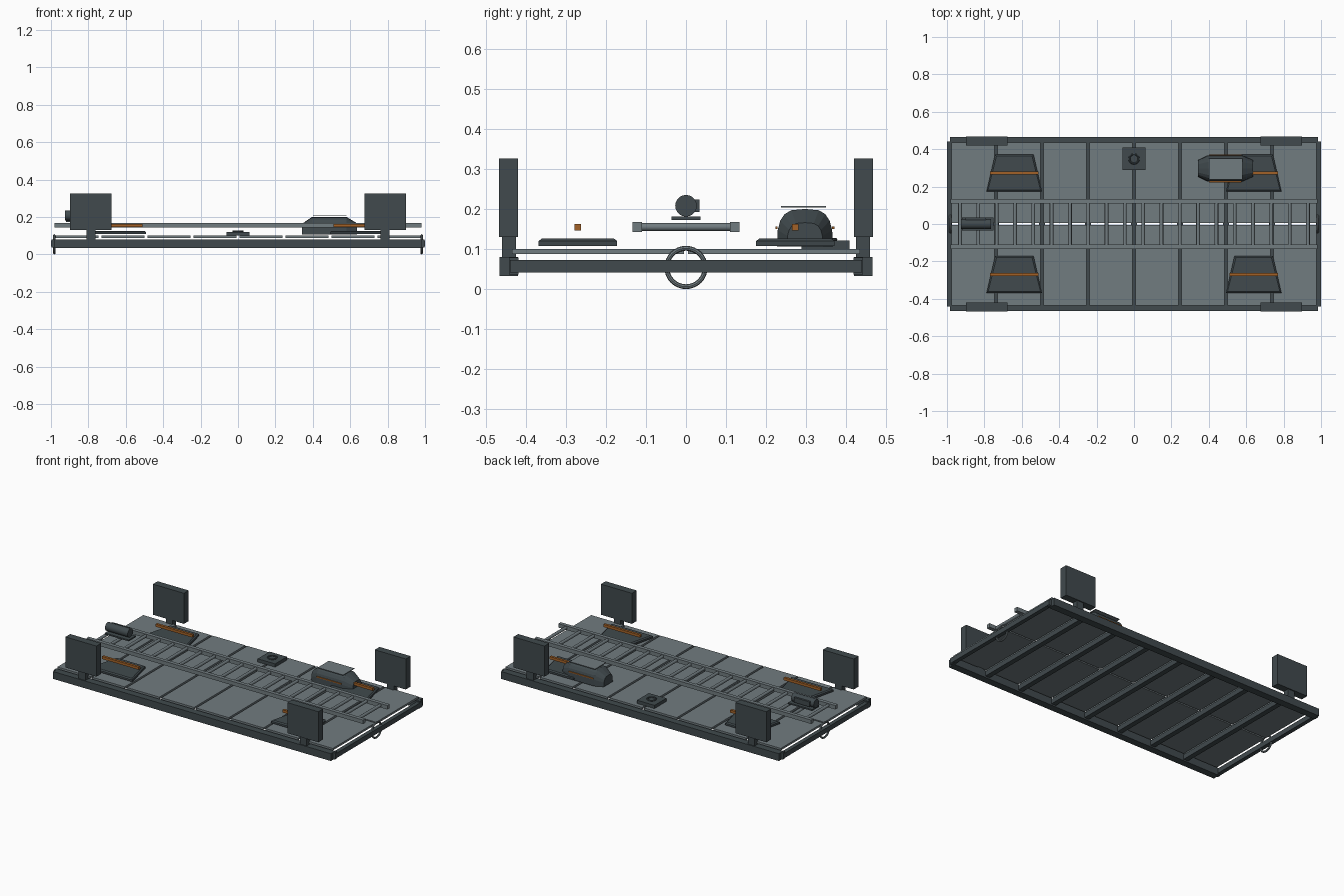
import bpy, bmesh, math
from mathutils import Vector

if "Cube" in bpy.data.objects:
    bpy.data.objects.remove(bpy.data.objects["Cube"])


def material(name, rgb):
    m = bpy.data.materials.new(name)
    m.diffuse_color = (*rgb, 1)
    m.use_nodes = True
    m.node_tree.nodes["Principled BSDF"].inputs["Base Color"].default_value = m.diffuse_color
    return m


DARK = material("dark slate", (0.052, 0.068, 0.075))
GREY = material("mid grey", (0.165, 0.2, 0.215))
ORANGE = material("burnt orange", (0.36, 0.12, 0.02))


def finish(bm, name, mat, smooth=False):
    bmesh.ops.recalc_face_normals(bm, faces=bm.faces)
    me = bpy.data.meshes.new(name)
    bm.to_mesh(me)
    bm.free()
    me.materials.append(mat)
    ob = bpy.data.objects.new(name, me)
    bpy.context.collection.objects.link(ob)
    if smooth:
        bpy.context.view_layer.objects.active = ob
        bpy.ops.object.select_all(action='DESELECT')
        ob.select_set(True)
        bpy.ops.object.shade_smooth_by_angle(angle=math.radians(40))
    return ob


def box(name, x, y, z, mat):
    """Box from (min, max) ranges on each axis."""
    bm = bmesh.new()
    bmesh.ops.create_cube(bm, size=1)
    for v in bm.verts:
        v.co = [r[0] + (c + 0.5) * (r[1] - r[0]) for c, r in zip(v.co, (x, y, z))]
    return finish(bm, name, mat)


def loft(name, rings, mat, smooth=False):
    """Skin closed rings of equal point count and cap both ends."""
    bm = bmesh.new()
    vs = [[bm.verts.new(p) for p in r] for r in rings]
    n = len(vs[0])
    for a, b in zip(vs, vs[1:]):
        for i in range(n):
            j = (i + 1) % n
            bm.faces.new((a[i], a[j], b[j], b[i]))
    bm.faces.new(vs[0])
    bm.faces.new(vs[-1])
    return finish(bm, name, mat, smooth)


def rod(name, a, b, r, mat, n=16):
    """Cylinder between two points."""
    a, b = Vector(a), Vector(b)
    q = (b - a).to_track_quat('Z', 'Y')
    circle = [q @ Vector((r * math.cos(t), r * math.sin(t), 0))
              for t in (2 * math.pi * i / n for i in range(n))]
    return loft(name, [[p + c for c in circle] for p in (a, b)], mat, True)


def ring(name, loc, R, r, mat, rot=(0, 0, 0)):
    bpy.ops.mesh.primitive_torus_add(location=loc, rotation=rot, major_radius=R, minor_radius=r,
                                     major_segments=32, minor_segments=8)
    ob = bpy.context.object
    ob.name = name
    ob.data.materials.append(mat)
    bpy.ops.object.shade_smooth_by_angle(angle=math.radians(40))


def span(c, h):
    return (c - h, c + h)


# Perimeter frame, corner blocks and tow rings
for s in (-1, 1):
    box("side_rail", (-0.985, 0.985), span(s * 0.443, 0.023), (0.033, 0.08), DARK)
    box("end_rail", span(s * 0.987, 0.013), (-0.44, 0.44), (0.042, 0.073), DARK)
    for t in (-1, 1):
        box("corner_block", span(s * 0.984, 0.012), span(t * 0.43, 0.012), (0.036, 0.079), DARK)
    ring("tow_ring", (s * 0.982, 0, 0.054), 0.048, 0.006, GREY, (0, math.pi / 2, 0))

# Cross beams under the seams
for i in range(-3, 4):
    box("cross_beam", span(i * 0.246, 0.016), (-0.425, 0.425), (0.042, 0.073), DARK)

# Deck panels, two rows of eight
for i in range(8):
    for s in (-1, 1):
        box("deck_panel", span((i - 3.5) * 0.246, 0.116), span(s * 0.22, 0.215), (0.087, 0.1), GREY)

# Ladder lying along the centre
for s in (-1, 1):
    box("ladder_rail", (-0.982, 0.982), span(s * 0.122, 0.012), (0.143, 0.168), GREY)
for i in range(20):
    x = -0.93 + i * 1.86 / 19
    rod("ladder_rung", (x, -0.115, 0.155), (x, 0.115, 0.155), 0.01, GREY, 10)

# Upright panels on short posts
for s in (-1, 1):
    for t in (-1, 1):
        box("upright_panel", span(s * 0.787, 0.11), span(t * 0.443, 0.024), (0.13, 0.326), DARK)
        box("panel_post", span(s * 0.785, 0.024), span(t * 0.442, 0.018), (0.075, 0.132), DARK)

# Tapered foot pads with orange bars
for cx in (-0.64, 0.64):
    for cy in (-0.27, 0.273):
        rings = []
        for z, k in ((0.108, 0), (0.12, 0), (0.126, 0.008)):
            rings.append([(cx - 0.148 + k, cy - 0.098 + k, z), (cx + 0.148 - k, cy - 0.098 + k, z),
                          (cx + 0.103 - k, cy + 0.098 - k, z), (cx - 0.103 + k, cy + 0.098 - k, z)])
        loft("foot_pad", rings, DARK)
        box("orange_bar", span(cx, 0.13), span(cy, 0.008), (0.146, 0.163), ORANGE)

# Domed pod with a top plate and side stripes
pod = []
for x, w, h in ((0.343, 0.045, 0.058), (0.395, 0.07, 0.094), (0.58, 0.07, 0.094), (0.637, 0.045, 0.06)):
    arc = [(w * math.copysign(abs(math.cos(a)) ** 0.6, math.cos(a)), h * math.sin(a) ** 0.7)
           for a in (math.pi * i / 10 for i in range(1, 10))]
    pts = [(w, 0)] + arc + [(-w, 0)]
    pod.append([(x, 0.297 + y, 0.106 + z) for y, z in pts])
loft("pod_body", pod, DARK)
box("pod_top_plate", (0.4, 0.58), (0.237, 0.35), (0.204, 0.208), GREY)
for s in (-1, 1):
    box("pod_side_stripe", (0.4, 0.575), span(0.297 + s * 0.071, 0.003), (0.15, 0.156), ORANGE)

# Motor on the ladder
box("motor_base", (-0.92, -0.75), (-0.036, 0.036), (0.172, 0.181), DARK)
rod("motor_body", (-0.925, 0, 0.208), (-0.765, 0, 0.208), 0.027, DARK, 20)
box("motor_side_box", (-0.9, -0.79), (0.02, 0.034), (0.192, 0.224), DARK)

# Deck hatch with ring handle
box("hatch", (-0.062, 0.062), (0.288, 0.408), (0.1, 0.121), DARK)
ring("hatch_ring", (0, 0.348, 0.123), 0.025, 0.005, DARK)
